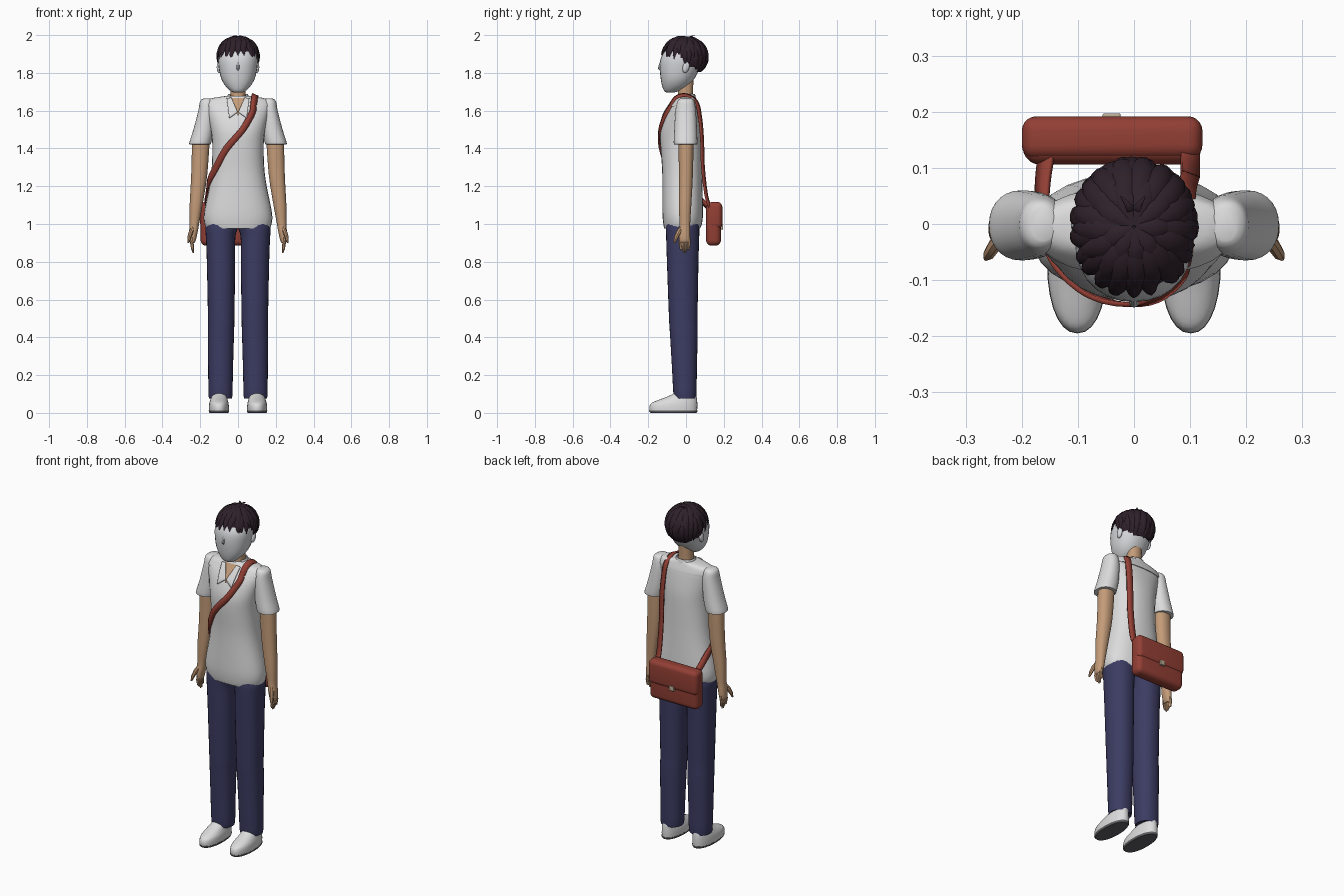
import bpy, bmesh, math, random
from mathutils import Vector

if "Cube" in bpy.data.objects:
    bpy.data.objects.remove(bpy.data.objects["Cube"])

random.seed(4)


def mat(name, r, g, b):
    m = bpy.data.materials.new(name)
    m.diffuse_color = (r, g, b, 1)
    m.use_nodes = True
    m.node_tree.nodes["Principled BSDF"].inputs["Base Color"].default_value = m.diffuse_color
    return m


WHITE = mat("shirt_white", .72, .72, .72)
FACE = mat("face_white", .68, .69, .71)
SKIN = mat("skin_tan", .55, .33, .19)
NAVY = mat("trouser_navy", .045, .045, .125)
RED = mat("bag_red", .29, .05, .035)
HAIR = mat("hair_dark", .028, .015, .023)
SOLE = mat("sole_grey", .12, .12, .13)
CLASP = mat("clasp_beige", .5, .42, .3)


def finish(name, bm, material, solid=0):
    bmesh.ops.recalc_face_normals(bm, faces=bm.faces)
    me = bpy.data.meshes.new(name)
    bm.to_mesh(me)
    bm.free()
    ob = bpy.data.objects.new(name, me)
    bpy.context.collection.objects.link(ob)
    me.materials.append(material)
    if solid:
        mod = ob.modifiers.new("thickness", "SOLIDIFY")
        mod.thickness, mod.offset = solid, 0
    return ob


def catmull(rows, k):
    out = []
    for i in range(len(rows) - 1):
        a, b, c, d = rows[max(i - 1, 0)], rows[i], rows[i + 1], rows[min(i + 2, len(rows) - 1)]
        for s in range(k):
            t = s / k
            out.append(tuple(.5 * (2 * q + (r - p) * t + (2 * p - 5 * q + 4 * r - w) * t * t
                                   + (3 * q - p - 3 * r + w) * t ** 3)
                             for p, q, r, w in zip(a, b, c, d)))
    return out + [tuple(rows[-1])]


def bridge(bm, rings, caps=True):
    n = len(rings[0])
    for a, b in zip(rings, rings[1:]):
        for i in range(n):
            bm.faces.new((a[i], a[(i + 1) % n], b[(i + 1) % n], b[i]))
    if caps:
        bm.faces.new(rings[0])
        bm.faces.new(rings[-1])


# Horizontal rings: (z, centre x, half width, front y, back y)
def loft(name, rows, material, side=1, e=2.2, k=3, n=28, caps=True, keep=None, solid=0):
    bm, rings = bmesh.new(), []
    for z, cx, rx, y0, y1 in catmull(rows, k):
        ring = []
        for i in range(n):
            a = 2 * math.pi * i / n
            c, s = math.cos(a), math.sin(a)
            ring.append(bm.verts.new((side * cx + rx * math.copysign(abs(c) ** (2 / e), c),
                                      (y0 + y1) / 2 + (y1 - y0) / 2 * math.copysign(abs(s) ** (2 / e), s), z)))
        rings.append(ring)
    bridge(bm, rings, caps)
    if keep:
        bad = [f for f in bm.faces if not keep(f.calc_center_median())]
        bmesh.ops.delete(bm, geom=bad, context="FACES")
    return finish(name, bm, material, solid)


# Tapered flattened strand along a path
def strand(bm, pts, widths, thick, outward, n=8):
    rings = []
    pts = [Vector(p) for p in pts]
    for i, p in enumerate(pts):
        t = (pts[min(i + 1, len(pts) - 1)] - pts[max(i - 1, 0)]).normalized()
        u = t.cross(outward(p)).normalized()
        v = u.cross(t)
        rings.append([bm.verts.new(p + u * widths[i] * math.cos(2 * math.pi * j / n)
                                   + v * widths[i] * thick * math.sin(2 * math.pi * j / n)) for j in range(n)])
    bridge(bm, rings)


# Shirt body
TORSO = [(.975, 0, .166, -.115, .073), (1.0, 0, .178, -.12, .084), (1.06, 0, .18, -.125, .09),
         (1.2, 0, .152, -.125, .087), (1.3, 0, .139, -.127, .085), (1.42, 0, .136, -.136, .084),
         (1.5, 0, .145, -.134, .081), (1.58, 0, .164, -.108, .07), (1.63, 0, .174, -.078, .06),
         (1.658, 0, .155, -.058, .05), (1.675, 0, .06, -.05, .045)]
loft("shirt_body", TORSO, WHITE, e=2.3)
loft("shoulder_yoke", [(z + .003, 0, rx + .003, y0 - .004, y1 + .004)
                       for z, _, rx, y0, y1 in [(1.618, 0, .172, -.087, .063)] + TORSO[8:]], WHITE, e=2.3)
FINE = catmull(TORSO, 3)


def section(z):
    for a, b in zip(FINE, FINE[1:]):
        if a[0] <= z <= b[0]:
            t = (z - a[0]) / (b[0] - a[0])
            return [p + (q - p) * t for p, q in zip(a, b)][2:]
    return FINE[-1][2:]


def front_y(x, z):
    rx, y0, y1 = section(z)
    t = min(abs(x) / rx, .97)
    return (y0 + y1) / 2 - (y1 - y0) / 2 * (1 - t ** 2.3) ** (1 / 2.3)


# Four-cornered patch lying on the chest, corners as (x, z)
def chest_patch(name, c, off, material, solid=0, n=8):
    bm, grid = bmesh.new(), []
    for i in range(n + 1):
        row = []
        for j in range(n + 1):
            u, v = i / n, j / n
            x, z = [(c[0][d] * (1 - u) + c[1][d] * u) * (1 - v) + (c[3][d] * (1 - u) + c[2][d] * u) * v
                    for d in (0, 1)]
            row.append(bm.verts.new((x, front_y(x, z) - off, z)))
        grid.append(row)
    for i in range(n):
        for j in range(n):
            bm.faces.new((grid[i][j], grid[i + 1][j], grid[i + 1][j + 1], grid[i][j + 1]))
    finish(name, bm, material, solid)


chest_patch("open_neck", [(-.045, 1.668), (.045, 1.668), (.002, 1.575), (-.002, 1.575)], .008, SKIN)
loft("collar_band", [(1.65, 0, .062, -.05, .052), (1.67, 0, .056, -.047, .049), (1.688, 0, .05, -.044, .045)],
     WHITE, caps=False, keep=lambda p: p.y > -.03, solid=.005)
loft("neck", [(1.6, 0, .046, -.047, .04), (1.68, 0, .041, -.043, .037), (1.78, 0, .041, -.04, .04)], SKIN)

for side, tag in ((-1, "right"), (1, "left")):
    chest_patch(tag + "_collar", [(side * x, z) for x, z in
                ((.06, 1.665), (.035, 1.668), (.002, 1.592), (.046, 1.56))], .013, WHITE, .006)
    # Sleeve, arm and hand
    loft(tag + "_sleeve", [(1.664, .162, .02, -.03, .03), (1.65, .165, .036, -.045, .043),
                           (1.6, .166, .044, -.056, .052), (1.5, .182, .054, -.062, .058),
                           (1.43, .2, .058, -.065, .06), (1.422, .2, .054, -.06, .056)], WHITE, side)
    loft(tag + "_arm", [(1.5, .19, .045, -.04, .04), (1.42, .197, .046, -.039, .04),
                        (1.25, .206, .042, -.038, .036), (1.1, .222, .034, -.038, .028),
                        (1.0, .231, .025, -.034, .022), (.96, .236, .023, -.038, .022),
                        (.915, .241, .018, -.036, .02), (.9, .241, .01, -.03, .014)], SKIN, side)
    bm = bmesh.new()
    for i, tip in enumerate((.862, .847, .848, .865)):
        y = -.029 + i * .0145
        strand(bm, [(side * .24, y, .93), (side * .244, y, .9), (side * .241, y * .9, .87),
                    (side * .237, y * .85, tip)], [.009, .0095, .008, .003], 1, lambda p: Vector((1, 0, 0)))
    strand(bm, [(side * .236, -.02, .985), (side * .25, -.04, .955), (side * .259, -.054, .925),
                (side * .264, -.061, .9)], [.012, .013, .011, .005], .9, lambda p: Vector((1, 0, 0)))
    finish(tag + "_fingers", bm, SKIN)
    # Trouser leg
    loft(tag + "_trouser_leg", [(1.03, .083, .08, -.1, .065), (.98, .087, .086, -.106, .07),
                                (.93, .092, .078, -.105, .07), (.8, .09, .075, -.101, .066),
                                (.5, .089, .07, -.09, .061), (.42, .09, .069, -.085, .062),
                                (.25, .092, .066, -.075, .058), (.09, .093, .063, -.066, .055),
                                (.083, .093, .056, -.058, .048)], NAVY, side)
    # Shoe with sole
    loft(tag + "_shoe", [(.01, .101, .053, -.193, .059), (.03, .101, .053, -.194, .06),
                         (.05, .101, .051, -.185, .06), (.065, .101, .047, -.155, .059),
                         (.08, .1, .043, -.115, .057), (.1, .098, .038, -.07, .052),
                         (.115, .097, .036, -.055, .048)], WHITE, side)
    loft(tag + "_shoe_sole", [(0, .101, .05, -.188, .056), (.006, .101, .053, -.194, .06),
                              (.012, .101, .054, -.195, .061)], SOLE, side)
    # Ear
    bm = bmesh.new()
    bmesh.ops.create_uvsphere(bm, u_segments=14, v_segments=10, radius=1)
    for v in bm.verts:
        v.co = (side * .101 + v.co.x * .012, .0 + v.co.y * .018 + v.co.z * .005, 1.83 + v.co.z * .03)
    finish(tag + "_ear", bm, FACE)

# Head and nose
loft("head", [(1.697, 0, .025, -.105, -.06), (1.705, 0, .04, -.116, -.035), (1.73, 0, .066, -.126, .01),
              (1.77, 0, .089, -.134, .045), (1.83, 0, .102, -.139, .075), (1.88, 0, .105, -.133, .085),
              (1.92, 0, .094, -.108, .08), (1.96, 0, .06, -.06, .05)], FACE)
bm = bmesh.new()
strand(bm, [(0, -.128, 1.87), (0, -.136, 1.845), (0, -.14, 1.825), (0, -.134, 1.812)],
       [.004, .007, .009, .004], 1, lambda p: Vector((0, -1, 0)))
finish("nose", bm, FACE)

# Hair: scalp cap plus overlapping locks from the crown
CEN, RAD = Vector((0, -.005, 1.88)), Vector((.108, .119, .106))


def on_scalp(theta, az, r):
    d = Vector((math.sin(theta) * math.sin(az), -math.sin(theta) * math.cos(az), math.cos(theta)))
    return CEN + Vector((d.x * RAD.x, d.y * RAD.y, d.z * RAD.z)) * r


bm = bmesh.new()
bmesh.ops.create_uvsphere(bm, u_segments=32, v_segments=20, radius=1)
for v in bm.verts:
    v.co = CEN + Vector((v.co.x * RAD.x, v.co.y * RAD.y, v.co.z * RAD.z))
low = [f for f in bm.faces if f.calc_center_median().z < min(1.915, 1.86 - .8 * f.calc_center_median().y)]
bmesh.ops.delete(bm, geom=low, context="FACES")
finish("hair_cap", bm, HAIR)

bm = bmesh.new()
for count, start, reach, width, lift in ((22, .1, 1, .021, 1.0), (17, .08, .74, .022, 1.03), (9, .02, .4, .02, 1.04)):
    for i in range(count):
        az = 2 * math.pi * (i + .3 * random.random()) / count
        back = (1 - math.cos(az)) / 2
        end = math.radians(88 + 48 * back ** 1.3 + random.uniform(-5, 7)) * reach
        swirl = random.uniform(-.12, .12)
        front = .07 * (1 - back) * reach
        steps = [j / 7 for j in range(8)]
        strand(bm, [on_scalp(start + (end - start) * t, az + swirl * t, lift + front * t) for t in steps],
               [max(.0015, width * min(1, .35 + 1.5 * t) * (1 - t ** 4)) for t in steps], .42,
               lambda p: p - CEN)
for dx in (-.012, .01):
    strand(bm, [(0, .02, 1.978), (dx * .5, .026, 1.992), (dx, .036, 1.997), (dx * 2, .05, 1.996)],
           [.008, .008, .005, .001], .4, lambda p: Vector((0, 0, 1)))
finish("hair_locks", bm, HAIR)

# Bag, flap and clasp
def box(name, lo, hi, bevel, material):
    bm = bmesh.new()
    bmesh.ops.create_cube(bm, size=1)
    for v in bm.verts:
        v.co = [(a + b) / 2 + c * (b - a) for a, b, c in zip(lo, hi, v.co)]
    bmesh.ops.bevel(bm, geom=bm.edges[:], offset=bevel, segments=5, profile=.5, affect="EDGES")
    finish(name, bm, material)


box("bag_body", (-.198, .106, .885), (.12, .185, 1.112), .03, RED)
box("bag_flap", (-.2, .115, .975), (.122, .192, 1.117), .026, RED)
box("bag_clasp", (-.056, .18, .972), (-.024, .197, 1.0), .003, CLASP)

# Shoulder strap around the body
path = [(.1, .14, 1.07), (.1, .11, 1.14), (.1, .09, 1.3), (.1, .085, 1.45), (.097, .075, 1.56), (.093, .055, 1.645),
        (.09, 0, 1.681), (.087, -.055, 1.666)]
path += [(x, front_y(x, z), z) for x, z in ((.075, 1.6), (.03, 1.51), (-.07, 1.38), (-.12, 1.28))]
path += [(-.155, -.02, 1.2), (-.163, .06, 1.14), (-.155, .13, 1.08)]
pts = []
for x, y, z in catmull(path, 6):
    if z < 1.64:
        rx, y0, y1 = section(z)
        cy, ry = (y0 + y1) / 2, (y1 - y0) / 2
        f = (abs(x / rx) ** 2.3 + abs((y - cy) / ry) ** 2.3) ** (1 / 2.3)
        if f < 1.06:
            x, y = x * 1.06 / f, cy + (y - cy) * 1.06 / f
    pts.append(Vector((x, y, z)))
bm, prev = bmesh.new(), None
for i, p in enumerate(pts):
    t = (pts[min(i + 1, len(pts) - 1)] - pts[max(i - 1, 0)]).normalized()
    u = t.cross(p - Vector((p.x * .6, -.02, min(p.z, 1.6)))).normalized() * .017
    pair = bm.verts.new(p + u), bm.verts.new(p - u)
    if prev:
        bm.faces.new((prev[0], prev[1], pair[1], pair[0]))
    prev = pair
finish("bag_strap", bm, RED, .009)

bpy.ops.object.select_all(action="SELECT")
bpy.context.view_layer.objects.active = bpy.data.objects["head"]
bpy.ops.object.shade_smooth_by_angle(angle=math.radians(40))
